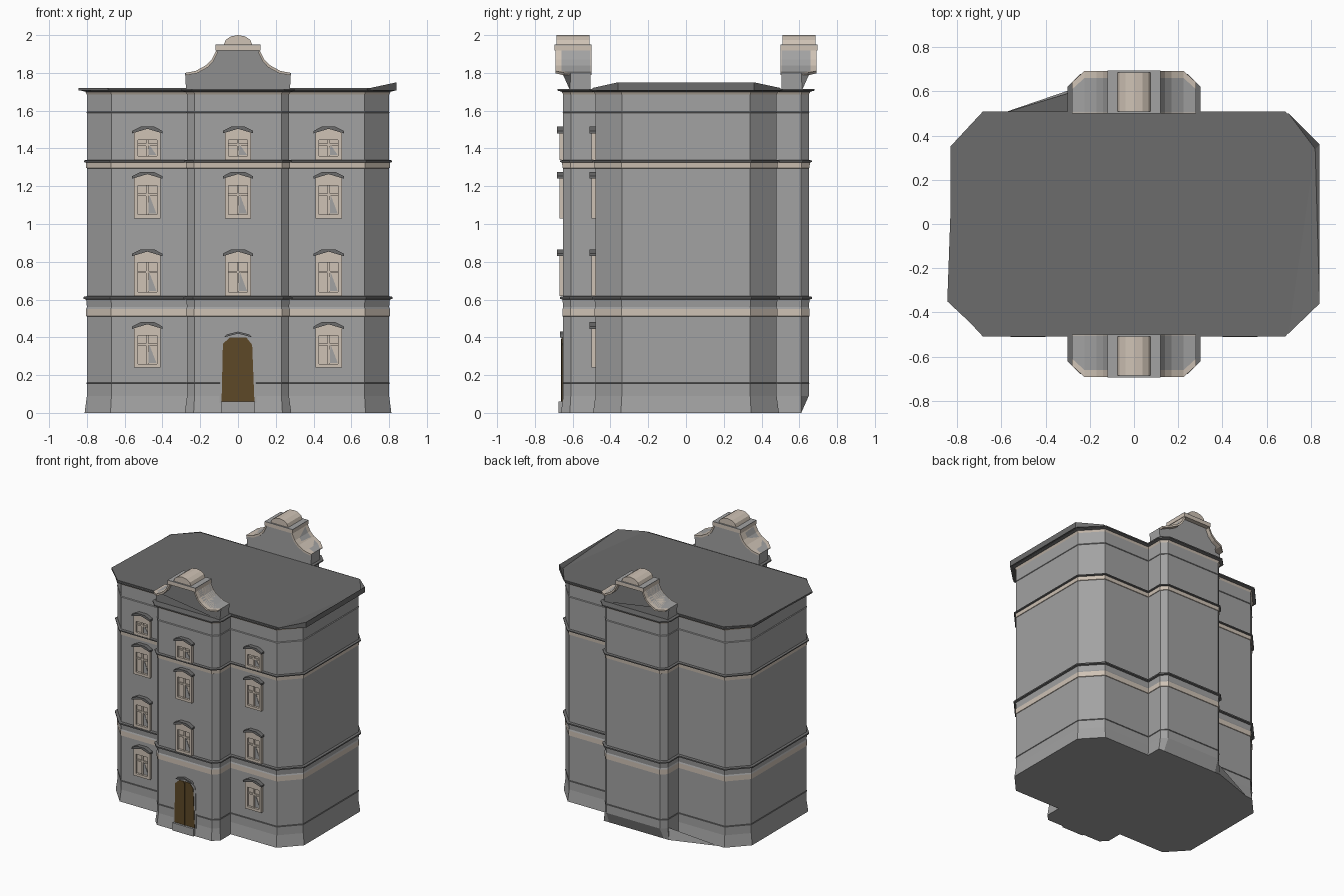
import bpy, bmesh, math
from mathutils import Vector

if "Cube" in bpy.data.objects:
    bpy.data.objects.remove(bpy.data.objects["Cube"])


def material(name, rgb):
    m = bpy.data.materials.new(name)
    m.diffuse_color = (*rgb, 1)
    m.use_nodes = True
    m.node_tree.nodes["Principled BSDF"].inputs["Base Color"].default_value = m.diffuse_color
    return m


WALL = material("wall grey", (0.36, 0.36, 0.36))
TRIM = material("beige trim", (0.62, 0.54, 0.46))
ROOF = material("dark roof", (0.15, 0.15, 0.15))
WOOD = material("brown door", (0.11, 0.065, 0.02))


def make(name, bm, *mats):
    bmesh.ops.recalc_face_normals(bm, faces=bm.faces)
    me = bpy.data.meshes.new(name)
    bm.to_mesh(me)
    bm.free()
    for m in mats:
        me.materials.append(m)
    ob = bpy.data.objects.new(name, me)
    bpy.context.collection.objects.link(ob)
    return ob


def prism(name, pts, y0, y1, mat):
    """Extrude an x-z outline from y0 to y1 (y1 may be a function of x)."""
    bm = bmesh.new()
    far = y1 if callable(y1) else (lambda x: y1)
    a = [bm.verts.new((x, y0, z)) for x, z in pts]
    b = [bm.verts.new((x, far(x), z)) for x, z in pts]
    bm.faces.new(a)
    bm.faces.new(b[::-1])
    n = len(pts)
    for i in range(n):
        j = (i + 1) % n
        bm.faces.new((a[i], a[j], b[j], b[i]))
    return make(name, bm, mat)


def box(name, x0, x1, y0, y1, z0, z1, mat):
    return prism(name, [(x0, z0), (x1, z0), (x1, z1), (x0, z1)], y0, y1, mat)


# Footprint: chamfered block with a chamfered bay front and back
Q = [(0.80, 0.34), (0.67, 0.48), (0.27, 0.48), (0.27, 0.61), (0.23, 0.65)]
PLAN = (Q + [(-x, y) for x, y in Q[::-1]] + [(-x, -y) for x, y in Q]
        + [(x, -y) for x, y in Q[::-1]])


def offset(d):
    out, n = [], len(PLAN)
    for i in range(n):
        p, c, q = (Vector(PLAN[k % n]) for k in (i - 1, i, i + 1))
        e, f = (c - p).normalized(), (q - c).normalized()
        n1, n2 = Vector((e.y, -e.x)), Vector((f.y, -f.x))
        out.append(c + (n1 + n2) * (d / (1 + n1.dot(n2))))
    return out


# Walls: height, outward offset, and colour of the stretch above
SECTIONS = [
    (0, .012, 0), (.09, 0, 0), (.155, 0, 0), (.157, .004, 2), (.162, 0, 0),
    (.51, 0, 1), (.512, .004, 1), (.55, .004, 0), (.56, 0, 0), (.60, .004, 2),
    (.604, .018, 2), (.614, .018, 2), (.618, 0, 0), (1.295, 0, 1),
    (1.297, .004, 1), (1.325, .006, 2), (1.328, .016, 2), (1.336, .016, 2),
    (1.34, 0, 0), (1.588, 0, 0), (1.59, .004, 0), (1.595, 0, 0),
    (1.685, 0, 1), (1.70, .008, 2), (1.706, .03, 2), (1.715, .03, 2)]
bm = bmesh.new()
rings = []
s = -1 if offset(.01)[0].x < PLAN[0][0] else 1
for z, d, m in SECTIONS:
    rings.append([bm.verts.new((p.x, p.y, z)) for p in offset(s * d)])
for k in range(len(rings) - 1):
    a, b = rings[k], rings[k + 1]
    for i in range(len(a)):
        j = (i + 1) % len(a)
        bm.faces.new((a[i], a[j], b[j], b[i])).material_index = SECTIONS[k][2]
bm.faces.new(rings[0])
bm.faces.new(rings[-1]).material_index = 2
for v in rings[0]:                      # back bay foot is tucked in
    if v.co.y > 0.6:
        v.co.y = 0.61
make("walls", bm, WALL, TRIM, ROOF)

# Small wedge at the foot of the back bay
bm = bmesh.new()
w = [bm.verts.new(c) for c in ((-.28, .61, 0), (-.63, .49, 0), (-.27, .48, 0), (-.27, .6, .09))]
for f in ((0, 1, 2), (0, 1, 3), (1, 2, 3), (0, 2, 3)):
    bm.faces.new([w[i] for i in f])
make("back_foot_wedge", bm, WALL)

# Roof slab with its right-hand edge turned up
bm = bmesh.new()
edge = [(-.69, -.495, 1.72), (.70, -.495, 1.72), (.84, -.36, 1.75), (.84, .36, 1.75),
        (.70, .5, 1.72), (-.67, .495, 1.72), (-.82, .35, 1.72), (-.845, -.35, 1.72)]
top = [bm.verts.new(c) for c in edge]
low = [bm.verts.new((x, y, 1.708)) for x, y, z in edge]
mid = bm.verts.new((.82, .34, 1.72))
bm.faces.new([top[0], top[1], mid] + top[4:])
for a, b in ((1, 2), (2, 3), (3, 4)):
    bm.faces.new((top[a], top[b], mid))
for i in range(8):
    j = (i + 1) % 8
    bm.faces.new((top[i], top[j], low[j], low[i]))
bm.faces.new(low)
make("roof", bm, ROOF)

# Gables over both bays
CURVE = [(.28, 1.80), (.225, 1.81), (.17, 1.84), (.14, 1.87), (.115, 1.92)]
ARC = [(.075 * math.cos(t), 1.95 + .05 * math.sin(t))
       for t in (math.pi * k / 6 for k in range(7))]
for tag, sy in (("front", -1), ("back", 1)):
    full = [(.275, 1.71)] + CURVE
    body = full + [(-x, z) for x, z in full[::-1]]
    prism(tag + "_gable_body", body, sy * .505,
          lambda x: sy * min(.66, .66 - (abs(x) - .23)), WALL)
    for side in (1, -1):                # curved coping
        strip = CURVE + [(x - .008, z - .012) for x, z in CURVE[::-1]]
        prism(tag + "_gable_coping", [(side * x, z) for x, z in strip], sy * .50,
              lambda x: sy * min(.692, .692 - (abs(x) - .23)), TRIM)
    box(tag + "_gable_ledge", -.12, .12, sy * .50, sy * .695, 1.918, 1.945, TRIM)
    box(tag + "_gable_ledge_top", -.12, .12, sy * .50, sy * .695, 1.945, 1.95, WALL)
    prism(tag + "_gable_cap", ARC, sy * .51, sy * .685, TRIM)


# Windows: frame, panes, cross bars and small pediment
def window(x, y, z0, z1):
    for a, b, c, d in ((-.07, -.05, z0, z1), (.05, .07, z0, z1),
                       (-.05, .05, z0, z0 + .02), (-.05, .05, z1 - .015, z1)):
        box("window_frame", x + a, x + b, y, y - .02, c, d, TRIM)
    box("window_pane", x - .05, x + .05, y, y - .003, z0 + .02, z1 - .015, TRIM)
    zb = z0 + (z1 - z0) * .66
    prism("window_reflection", [(x + .004, z0 + .025), (x + .048, z0 + .025), (x + .01, zb)],
          y, y - .006, WALL)
    box("window_mullion", x - .006, x + .006, y, y - .012, z0 + .02, z1 - .015, TRIM)
    box("window_transom", x - .05, x + .05, y, y - .012, zb - .006, zb + .006, TRIM)
    prism("window_pediment", [(x - .07, z1), (x + .07, z1), (x + .07, z1 + .025),
                              (x, z1 + .045), (x - .07, z1 + .025)], y, y - .02, TRIM)
    prism("window_hood", [(x - .08, z1 + .02), (x, z1 + .044), (x + .08, z1 + .02),
                          (x + .08, z1 + .033), (x + .035, z1 + .056),
                          (x - .035, z1 + .056), (x - .08, z1 + .033)], y, y - .032, ROOF)


for x, y in ((-.48, -.48), (0, -.65), (.48, -.48)):
    for z0, z1 in ((.24, .425), (.62, .81), (1.03, 1.22), (1.34, 1.46)):
        if x or z0 > .3:
            window(x, y, z0, z1)

# Entrance: surround, arched door, centre seam, hood and step
prism("door_surround", [(-.10, 0), (.10, 0), (.09, .37), (.05, .415), (-.05, .415), (-.09, .37)],
      -.645, -.655, WALL)
prism("door", [(-.087, .06), (.087, .06), (.075, .36), (.045, .398), (-.045, .398), (-.08, .365)],
      -.645, -.659, WOOD)
box("door_seam", -.004, .004, -.65, -.663, .06, .39, WOOD)
prism("door_hood", [(-.075, .40), (0, .42), (.075, .40), (.06, .415), (0, .43), (-.06, .415)],
      -.645, -.668, ROOF)
box("door_step", -.09, .09, -.64, -.675, 0, .06, WALL)
